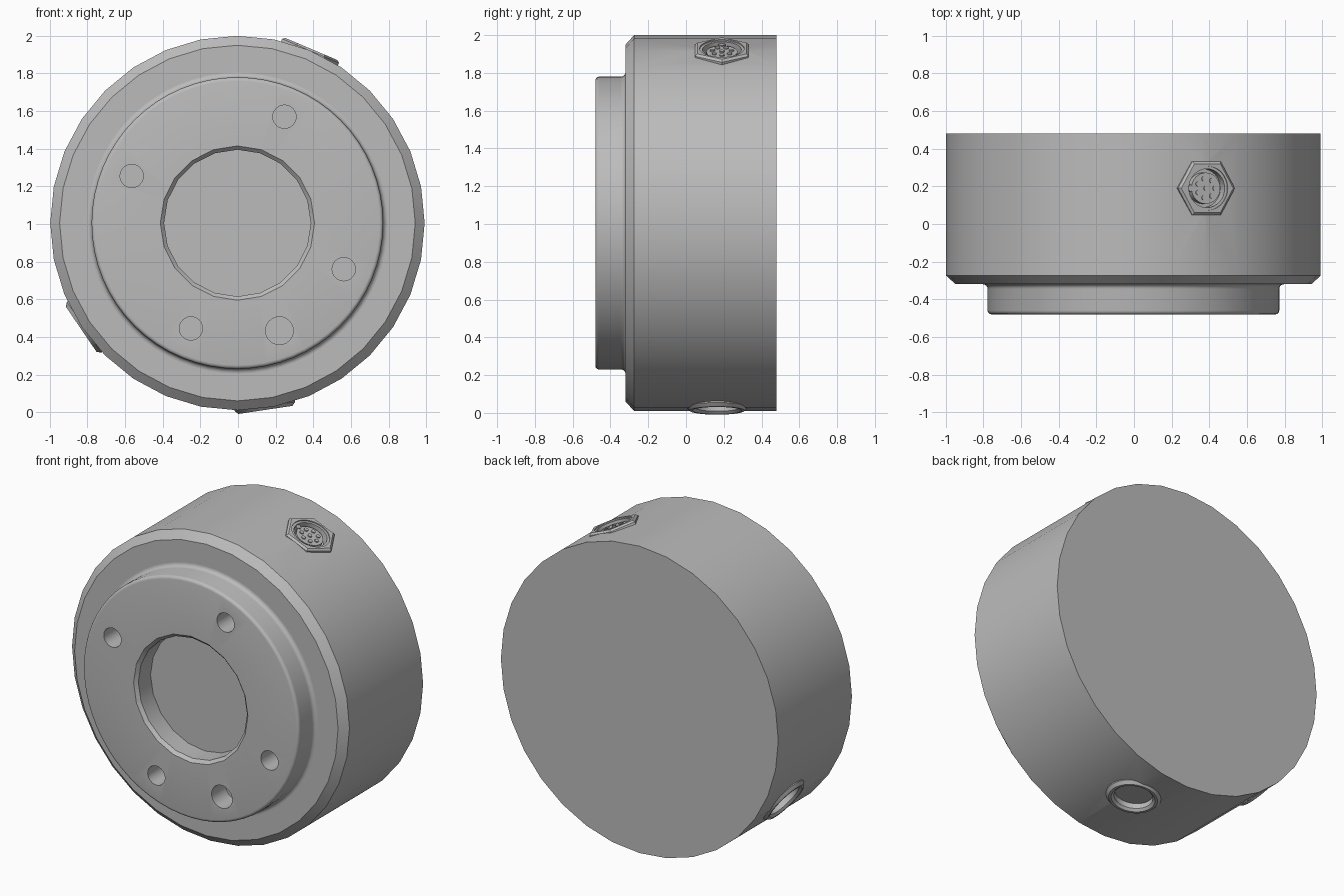
import bpy
import bmesh
from math import cos, sin, pi, radians
from mathutils import Matrix

if "Cube" in bpy.data.objects:
    bpy.data.objects.remove(bpy.data.objects["Cube"])

grey = bpy.data.materials.new("machined grey")
grey.use_nodes = True
colour = (0.5, 0.5, 0.5, 1)
grey.diffuse_color = colour
grey.node_tree.nodes["Principled BSDF"].inputs["Base Color"].default_value = colour

CENTRE = Matrix.Translation((-0.003, 0, 1.005))
FRONT = CENTRE @ Matrix.Rotation(pi / 2, 4, 'X')   # local z points to the front
parts = []


def lathe(name, profile, sides, frame, closed=False):
    """Spin (radius, height) points about the local z axis."""
    bm = bmesh.new()
    rings = []
    for r, h in profile:
        if r == 0:
            rings.append([bm.verts.new((0, 0, h))] * sides)
        else:
            rings.append([bm.verts.new((r * cos(2 * pi * i / sides), r * sin(2 * pi * i / sides), h))
                          for i in range(sides)])
    pairs = list(zip(rings, rings[1:]))
    if closed:
        pairs.append((rings[-1], rings[0]))
    for a, b in pairs:
        for i in range(sides):
            j = (i + 1) % sides
            corners = list(dict.fromkeys((a[i], a[j], b[j], b[i])))
            bm.faces.new(corners)
    bmesh.ops.recalc_face_normals(bm, faces=bm.faces)
    mesh = bpy.data.meshes.new(name)
    bm.to_mesh(mesh)
    bm.free()
    mesh.materials.append(grey)
    ob = bpy.data.objects.new(name, mesh)
    ob.matrix_world = frame
    bpy.context.collection.objects.link(ob)
    parts.append(ob)
    return ob


def rod(name, r, low, high, sides, frame):
    return lathe(name, [(0, low), (r, low), (r, high), (0, high)], sides, frame)


def cut(target, cutter):
    """Subtract the cutter and bake the result."""
    parts.remove(cutter)
    mod = target.modifiers.new("cut", 'BOOLEAN')
    mod.operation = 'DIFFERENCE'
    mod.solver = 'EXACT'
    mod.object = cutter
    bpy.context.view_layer.update()
    baked = bpy.data.meshes.new_from_object(
        target.evaluated_get(bpy.context.evaluated_depsgraph_get()))
    target.modifiers.clear()
    target.data = baked
    bpy.data.objects.remove(cutter)


def radial(degrees, y):
    """Frame whose z points outward from the housing axis."""
    return CENTRE @ Matrix.Translation((0, y, 0)) @ Matrix.Rotation(radians(degrees), 4, 'Y')


# Main housing with a chamfered front edge
housing = lathe("housing", [(0, -0.48), (0.995, -0.48), (0.995, 0.275), (0.945, 0.32), (0, 0.32)],
                32, FRONT)

# Raised flange with a fillet at its base and a rounded front edge
profile = [(0, 0.3), (0.805, 0.3), (0.805, 0.32)]
profile += [(0.80 - 0.025 * sin(t * pi / 8), 0.345 - 0.025 * cos(t * pi / 8)) for t in range(5)]
profile += [(0.755 + 0.02 * cos(t * pi / 8), 0.46 + 0.02 * sin(t * pi / 8)) for t in range(5)]
profile += [(0, 0.48)]
flange = lathe("flange", profile, 64, FRONT)

# Central bore with a chamfered mouth
cut(flange, lathe("bore", [(0, 0.335), (0.39, 0.335), (0.39, 0.46), (0.41, 0.48), (0.41, 0.6), (0, 0.6)],
                  20, FRONT))

# Bolt holes and the larger dowel hole
for x, z, r in [(0.25, 0.565, 0.062), (-0.562, 0.25, 0.062), (0.565, -0.245, 0.062),
                (-0.247, -0.56, 0.062), (0.223, -0.572, 0.074)]:
    cut(flange, rod("hole", r, 0.335, 0.6, 24, FRONT @ Matrix.Translation((x, z, 0))))

# Hexagonal cable socket on the upper side
socket = radial(23, 0.19)
cut(housing, rod("pocket", 0.13, 0.94, 1.1, 32, socket))
nut = lathe("socket_nut", [(0, 0.93), (0.164, 0.93), (0.164, 0.994), (0.15, 1.005), (0, 1.005)], 6, socket)
cut(nut, rod("nut_bore", 0.118, 0.9, 1.1, 32, socket))
lathe("socket_sleeve", [(0.103, 0.93), (0.12, 0.93), (0.12, 0.998), (0.103, 0.998)], 32, socket, True)
rod("socket_insert", 0.083, 0.93, 0.985, 32, socket)
spots = [(0, 0)] + [(0.052 * cos(2 * pi * i / 7), 0.052 * sin(2 * pi * i / 7)) for i in range(7)]
for i, (x, y) in enumerate(spots):
    rod(f"socket_pin_{i}", 0.013, 0.97, 0.992, 12, socket @ Matrix.Translation((x, y, 0)))
rod("socket_key", 0.02, 0.93, 0.99, 4, socket @ Matrix.Translation((-0.09, 0, 0)))

# Round ports on the lower sides
for name, angle in (("bottom_port", 171.5), ("side_port", 235.8)):
    port = radial(angle, 0.165)
    cut(housing, rod("pocket", 0.15, 0.94, 1.1, 40, port))
    lathe(name + "_ring", [(0.115, 0.93), (0.163, 0.93), (0.163, 0.985), (0.145, 1.004),
                           (0.13, 1.004), (0.115, 0.99)], 40, port, True)
    rod(name + "_plug", 0.116, 0.93, 0.955, 40, port)

# Smooth shading with crisp edges
bpy.ops.object.select_all(action='DESELECT')
for ob in parts:
    ob.select_set(True)
bpy.context.view_layer.objects.active = housing
bpy.ops.object.shade_smooth_by_angle(angle=radians(30))
